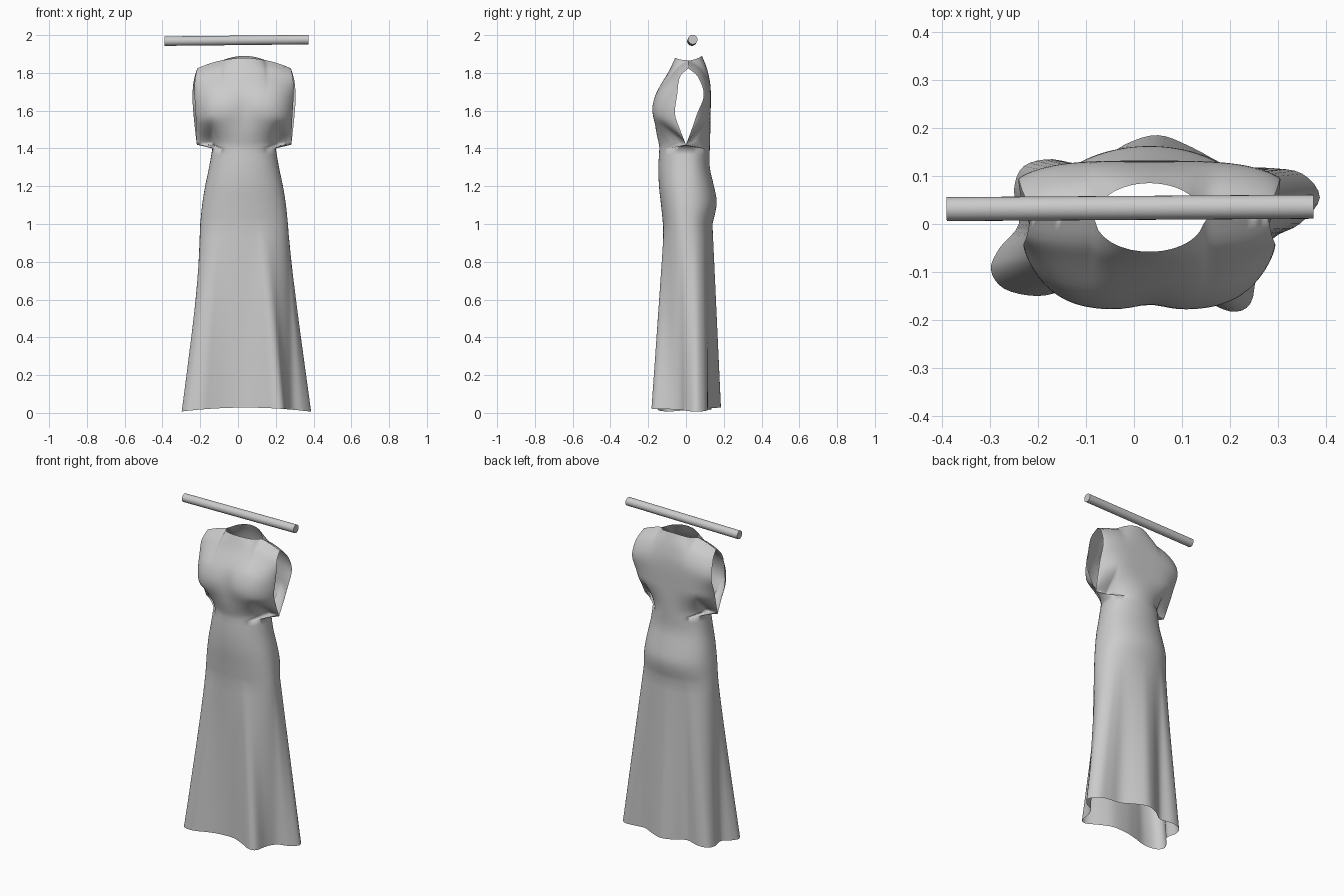
import bpy, bmesh, math
from mathutils import Vector

if "Cube" in bpy.data.objects:
    bpy.data.objects.remove(bpy.data.objects["Cube"])

def curve(table, x):
    """Smooth Hermite interpolation through (x, value) pairs."""
    n = len(table)
    x = min(max(x, table[0][0]), table[-1][0])
    i = next(k for k in range(n - 1) if x <= table[k + 1][0])
    def slope(k):
        a, b = table[max(k - 1, 0)], table[min(k + 1, n - 1)]
        return (b[1] - a[1]) / (b[0] - a[0])
    (x0, y0), (x1, y1) = table[i], table[i + 1]
    h = x1 - x0
    t = (x - x0) / h
    return ((2*t**3 - 3*t*t + 1) * y0 + (t**3 - 2*t*t + t) * h * slope(i)
            + (3*t*t - 2*t**3) * y1 + (t**3 - t*t) * h * slope(i + 1))

# Hem outline with fold lobes: right side, round the back, left side, front
hem = [(.345, .0), (.387, .055), (.35, .105), (.28, .117), (.2, .12), (.12, .16),
       (.05, .185), (-.02, .165), (-.09, .12), (-.17, .135), (-.23, .12), (-.25, .07),
       (-.24, .0), (-.28, -.05), (-.298, -.095), (-.27, -.135), (-.2, -.15),
       (-.13, -.135), (-.05, -.12), (.05, -.12), (.13, -.15), (.2, -.182),
       (.243, -.165), (.258, -.09), (.29, -.03)]
SUB, LEFT = 4, 12
N = len(hem)

def hem_point(c):
    i, t = divmod(c / SUB, 1)
    p = [Vector(hem[(int(i) + k) % N]) for k in (-1, 0, 1, 2)]
    return .5 * (2*p[1] + (p[2] - p[0])*t + (2*p[0] - 5*p[1] + 4*p[2] - p[3])*t*t
                 + (3*p[1] - p[0] - 3*p[2] + p[3])*t**3)

# Body profiles by height: half width, front depth, back depth
half_w = [(1.0, .232), (1.1, .222), (1.2, .206), (1.3, .185), (1.4, .168)]
front_d = [(1.0, -.122), (1.1, -.132), (1.2, -.143), (1.3, -.146), (1.4, -.141)]
back_d = [(1.0, .14), (1.06, .155), (1.12, .163), (1.2, .148), (1.3, .126), (1.4, .126)]
# Bodice profiles from underarm (0) to shoulder (1)
arm_w = [(0, .25), (.3, .254), (.65, .262), (.85, .26), (1, .248)]
mid_y = {-1: [(0, -.143), (.2, -.163), (.42, -.179), (.6, -.158), (.85, -.09), (1, -.058)],
         1: [(0, .127), (.3, .13), (.65, .13), (.85, .112), (1, .085)]}
edge_y = {-1: [(0, 0), (.2, -.032), (.4, -.058), (.65, -.047), (.9, -.03), (1, .012)],
          1: [(0, 0), (.2, .03), (.4, .058), (.65, .094), (.9, .06), (1, .012)]}
CX, NECK = .032, .46

def angle(c):
    if c % (N * SUB) == 0: return 0.0
    if c == LEFT * SUB: return math.pi
    p = hem_point(c)
    return math.atan2(p.y / .15, (p.x - .04) / .33)

def body(c, z):
    a = angle(c)
    s = 0 if abs(math.cos(a)) == 1 else math.sin(a)
    d = curve(front_d if s < 0 else back_d, z)
    return Vector((CX + curve(half_w, z) * math.cos(a), d * abs(s) ** .85, z))

def skirt(c, f):
    p = hem_point(c)
    u = (p.x - .04) / .35
    a, b = Vector((p.x, p.y, .028 - .022 * u * u)), body(c, 1.0)
    return a.lerp(b, f)

def bodice(c, s, side):
    u = math.cos(angle(c))
    au = abs(u)
    low = math.sqrt(max(0, 1 - (au / .68) ** 2))
    mid = max(0, 1 - au ** 4) ** .8
    neck = math.sqrt(max(0, 1 - (au / NECK) ** 2))
    k = min(1, s / .35)
    k = k * k * (3 - 2 * k)
    prof = low + (mid - low) * k
    prof += (neck - prof) * max(0, (s - .6) / .4) ** 2
    e, m = curve(edge_y[side], s), curve(mid_y[side], s)
    y = e + (m - e) * prof
    if side < 0:      # hollow between the bust points
        y += .011 * math.exp(-(u / .17) ** 2) * math.exp(-((s - .43) / .17) ** 2)
    if au < NECK:
        top = 1.866 + (.013 if side < 0 else .024) * (1 - (au / NECK) ** 2)
    else:
        top = 1.866 - .042 * ((au - NECK) / (1 - NECK)) ** 1.4
    w = curve(arm_w, s) + (.012 * math.sin(math.pi * s) if side > 0 else 0)
    return Vector((CX + w * u, y, 1.42 + s * (top - 1.42)))

# Dress: front and back panels, joined at the side seams below the armholes
bm = bmesh.new()
for side, cols in ((1, range(0, LEFT * SUB + 1)), (-1, range(LEFT * SUB, N * SUB + 1))):
    rows = [[skirt(c, i / 14) for c in cols] for i in range(14)]
    rows += [[body(c, 1 + .4 * i / 12) for c in cols] for i in range(13)]
    rows += [[bodice(c, i / 28, side) for c in cols] for i in range(29)]
    grid = [[bm.verts.new(p) for p in r] for r in rows]
    for r0, r1 in zip(grid, grid[1:]):
        for i in range(len(r0) - 1):
            bm.faces.new((r0[i], r0[i + 1], r1[i + 1], r1[i]))
bmesh.ops.remove_doubles(bm, verts=bm.verts, dist=.0005)
bmesh.ops.recalc_face_normals(bm, faces=bm.faces)
mesh = bpy.data.meshes.new("dress")
bm.to_mesh(mesh)
bm.free()
mesh.shade_smooth()
dress = bpy.data.objects.new("dress", mesh)
bpy.context.collection.objects.link(dress)

# Hanging rod above the dress, very slightly tilted
a, b = Vector((-.39, .031, 1.968)), Vector((.374, .036, 1.976))
bpy.ops.mesh.primitive_cylinder_add(vertices=24, radius=.025, depth=(b - a).length,
                                    location=(a + b) / 2,
                                    rotation=(b - a).to_track_quat('Z', 'Y').to_euler())
rod = bpy.context.object
rod.name = "hanging_rod"
bpy.ops.object.shade_smooth_by_angle()
